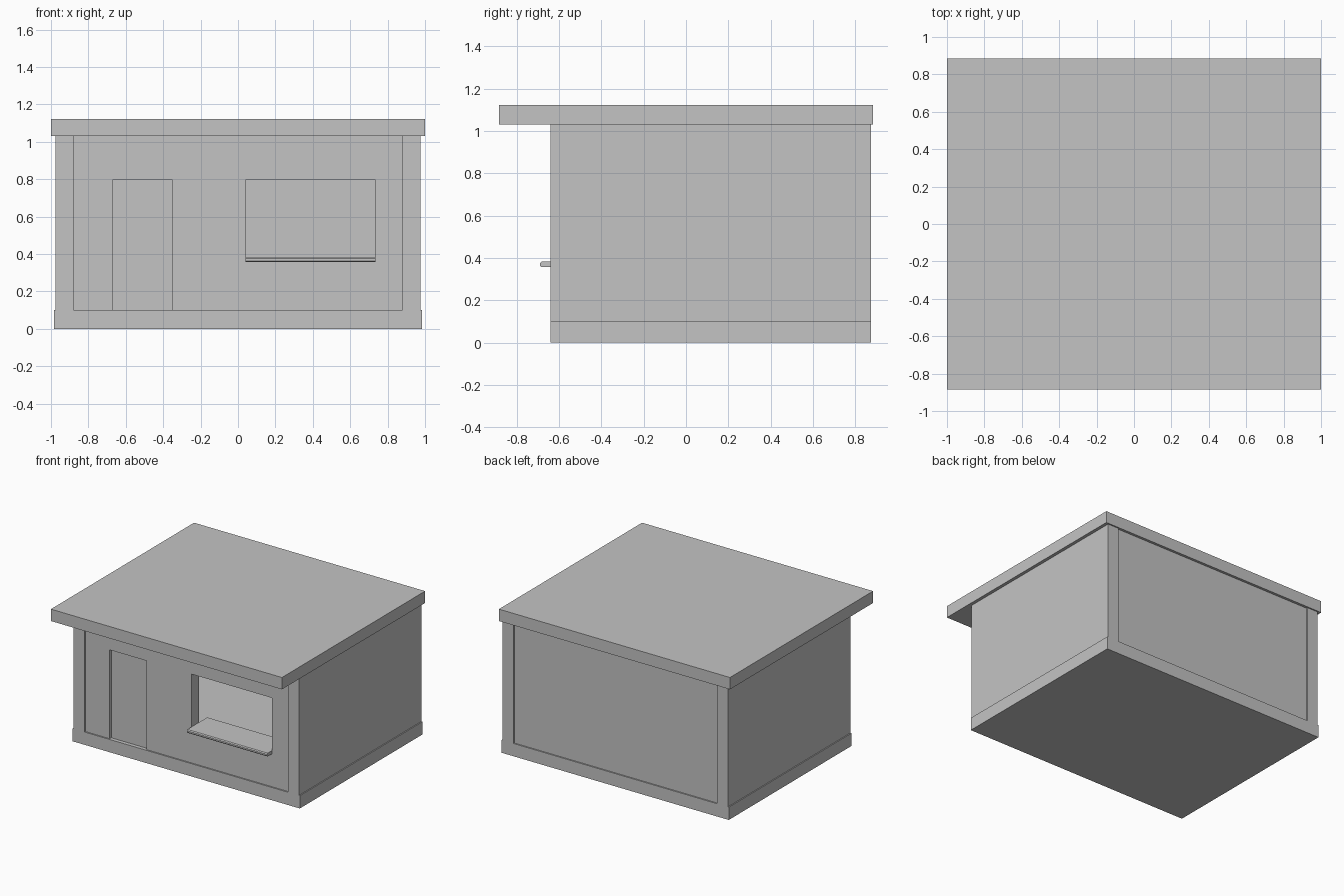
import bpy
import bmesh

cube = bpy.data.objects.get("Cube")
if cube:
    bpy.data.objects.remove(cube, do_unlink=True)

# One plain grey for the whole building
GREY = (0.55, 0.55, 0.55, 1.0)
grey = bpy.data.materials.new("plain_grey")
grey.use_nodes = True
grey.diffuse_color = GREY
grey.node_tree.nodes["Principled BSDF"].inputs["Base Color"].default_value = GREY


def box(name, xs, ys, zs):
    """Flat-sided box spanning the given ranges."""
    bm = bmesh.new()
    bmesh.ops.create_cube(bm, size=1)
    for v in bm.verts:
        v.co = [r[0] if c < 0 else r[1] for c, r in zip(v.co, (xs, ys, zs))]
    mesh = bpy.data.meshes.new(name)
    bm.to_mesh(mesh)
    bm.free()
    mesh.materials.append(grey)
    obj = bpy.data.objects.new(name, mesh)
    bpy.context.collection.objects.link(obj)
    return obj


def cut(target, xs, ys, zs):
    """Cut a box-shaped opening, then discard the cutter."""
    cutter = box("opening_cutter", xs, ys, zs)
    cutter.hide_render = True
    mod = target.modifiers.new("opening", "BOOLEAN")
    mod.operation = "DIFFERENCE"
    mod.solver = "EXACT"
    mod.object = cutter
    bpy.context.view_layer.objects.active = target
    bpy.ops.object.modifier_apply(modifier=mod.name)
    bpy.data.objects.remove(cutter, do_unlink=True)


FRONT, BACK = -0.64, 0.875
INNER, OUTER = 0.88, 0.975
FLOOR, EAVES, HEAD = 0.10, 1.03, 0.795
RECESS, THICK = 0.01, 0.10
DOOR_X, WINDOW_X = (-0.67, -0.35), (0.04, 0.735)
SILL_Z = 0.357

# Floor slab and flat roof
box("floor_slab", (-0.983, 0.983), (FRONT, BACK), (0, FLOOR))
box("roof_slab", (-1, 1), (-0.885, 0.885), (EAVES, 1.123))

# Side walls, whose ends stand proud of the front and back walls
for side, s in (("left", 1), ("right", -1)):
    box(side + "_wall", sorted((s * INNER, s * OUTER)), (FRONT, BACK), (FLOOR, EAVES))

# Back wall, set in slightly
box("back_wall", (-INNER, INNER), (BACK - THICK, BACK - RECESS), (FLOOR, EAVES))

# Front wall with door and window openings
front_wall = box("front_wall", (-INNER, INNER), (FRONT + RECESS, FRONT + THICK), (FLOOR, EAVES))
cut(front_wall, DOOR_X, (FRONT - 0.2, FRONT + 0.2), (FLOOR - 0.1, HEAD))
cut(front_wall, WINDOW_X, (FRONT - 0.2, FRONT + 0.2), (SILL_Z, HEAD))

# Door leaf, set back in its opening
box("door", DOOR_X, (FRONT + RECESS + 0.02, FRONT + THICK), (FLOOR, HEAD))

# Counter shelf through the window, with chamfered long edges
shelf = box("window_shelf", WINDOW_X, (-0.69, -0.43), (SILL_Z, SILL_Z + 0.026))
bm = bmesh.new()
bm.from_mesh(shelf.data)
long_edges = [e for e in bm.edges if abs(e.verts[0].co.x - e.verts[1].co.x) > 0.1]
bmesh.ops.bevel(bm, geom=long_edges, offset=0.007, segments=1, affect="EDGES")
bm.to_mesh(shelf.data)
bm.free()
